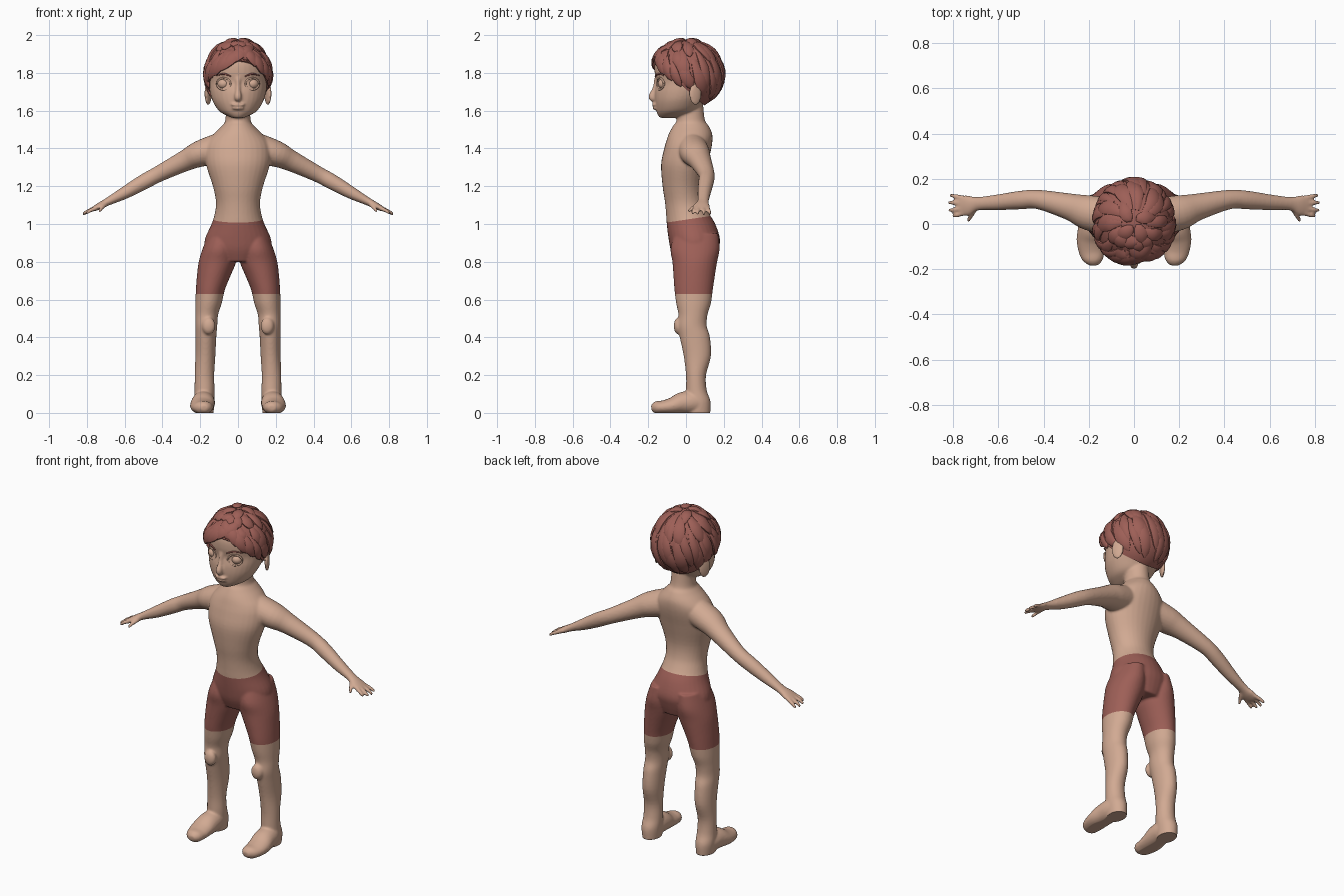
import bpy, bmesh, math, random
from mathutils import Vector, Matrix

if "Cube" in bpy.data.objects:
    bpy.data.objects.remove(bpy.data.objects["Cube"])

random.seed(4)


def material(name, color):
    m = bpy.data.materials.new(name)
    m.diffuse_color = (*color, 1)
    m.use_nodes = True
    m.node_tree.nodes["Principled BSDF"].inputs["Base Color"].default_value = m.diffuse_color
    return m


SKIN = material("skin", (0.64, 0.40, 0.29))
RED = material("auburn", (0.34, 0.115, 0.095))
X, Y, Z = Vector((1, 0, 0)), Vector((0, 1, 0)), Vector((0, 0, 1))


def spline(rows, k=4):
    """Smooth curve through rows of numbers."""
    out = []
    for i in range(len(rows) - 1):
        p0, p1, p2 = rows[max(i - 1, 0)], rows[i], rows[i + 1]
        p3 = rows[min(i + 2, len(rows) - 1)]
        for j in range(k):
            t = j / k
            out.append([0.5 * (2 * b + (c - a) * t + (2 * a - 5 * b + 4 * c - d) * t * t
                               + (3 * b - a - 3 * c + d) * t ** 3)
                        for a, b, c, d in zip(p0, p1, p2, p3)])
    return out + [list(rows[-1])]


def tube(bm, rows, hint, axis=None, n=24):
    """Loft rings of (x, y, z, radius along hint, radius across)."""
    rings = []
    for i, r in enumerate(rows):
        t = axis or (Vector(rows[min(i + 1, len(rows) - 1)][:3]) - Vector(rows[max(i - 1, 0)][:3])).normalized()
        h = hint(r) if callable(hint) else hint
        b = t.cross(h).normalized()
        a = b.cross(t).normalized()
        c = Vector(r[:3])
        rings.append([bm.verts.new(c + a * max(r[3], 0.001) * math.cos(q) + b * max(r[4], 0.001) * math.sin(q))
                      for q in (2 * math.pi * j / n for j in range(n))])
    for u, v in zip(rings, rings[1:]):
        for j in range(n):
            bm.faces.new((u[j], u[(j + 1) % n], v[(j + 1) % n], v[j]))
    bm.faces.new(rings[0][::-1])
    bm.faces.new(rings[-1])


def column(bm, rows):
    """Upright loft from (z, x0, x1, y0, y1) extents."""
    tube(bm, spline([((a + b) / 2, (c + d) / 2, z, (b - a) / 2, (d - c) / 2) for z, a, b, c, d in rows]), X, Z, 32)


def ball(bm, c, r, turn=0, seg=20):
    m = Matrix.Translation(c) @ Matrix.Rotation(turn, 4, 'Z') @ Matrix.Diagonal((*r, 1))
    bmesh.ops.create_uvsphere(bm, u_segments=seg, v_segments=seg // 2 + 2, radius=1, matrix=m)


def finish(bm, name, mats, angle=None):
    bmesh.ops.recalc_face_normals(bm, faces=bm.faces)
    me = bpy.data.meshes.new(name)
    bm.to_mesh(me)
    bm.free()
    for m in mats:
        me.materials.append(m)
    ob = bpy.data.objects.new(name, me)
    bpy.context.collection.objects.link(ob)
    for p in me.polygons:
        p.use_smooth = True
    if angle:
        bpy.ops.object.select_all(action='DESELECT')
        ob.select_set(True)
        bpy.context.view_layer.objects.active = ob
        bpy.ops.object.shade_smooth_by_angle(angle=math.radians(angle))
    return ob


# --- Body: overlapping lofts fused into one skin ---
bm = bmesh.new()
# torso and neck: z, half width, front, back
torso = [(.80, .12, -.055, .15), (.86, .17, -.08, .17), (.92, .175, -.092, .18), (1.0, .14, -.102, .155),
         (1.06, .122, -.106, .12), (1.12, .117, -.112, .095), (1.2, .133, -.124, .09), (1.31, .168, -.132, .112),
         (1.39, .175, -.118, .132), (1.44, .16, -.104, .14), (1.48, .125, -.09, .138), (1.52, .085, -.068, .12),
         (1.55, .067, -.05, .10), (1.64, .064, -.05, .09)]
column(bm, [(z, -w, w, f, b) for z, w, f, b in torso])
# head
head = [(1.562, .03, -.138, -.06), (1.575, .062, -.148, 0), (1.60, .102, -.158, .06), (1.65, .134, -.166, .10),
        (1.70, .149, -.166, .14), (1.75, .155, -.157, .165), (1.80, .158, -.166, .178), (1.86, .148, -.163, .17),
        (1.92, .112, -.13, .13), (1.955, .05, -.07, .07)]
column(bm, [(z, -w, w, f, b) for z, w, f, b in head])
# nose and lips
tube(bm, spline([(0, -.155, 1.775, .014, .012), (0, -.163, 1.72, .012, .014), (0, -.18, 1.672, .019, .019),
                 (0, -.168, 1.655, .013, .01)]), X)
ball(bm, (0, -.164, 1.632), (.038, .018, .008))
ball(bm, (0, -.160, 1.612), (.032, .017, .008))
for s in (1, -1):
    # ear
    ball(bm, (s * .158, .05, 1.69), (.013, .036, .062), s * .45)
    # leg: z, inner, outer, front, back
    leg = [(.95, .02, .155, -.06, .17), (.87, .01, .187, -.082, .178), (.8, .01, .208, -.072, .165),
           (.72, .042, .218, -.066, .152), (.65, .07, .223, -.061, .142), (.58, .086, .226, -.052, .132),
           (.52, .105, .226, -.04, .114), (.46, .11, .226, -.044, .11), (.4, .115, .226, -.033, .127),
           (.3, .12, .226, -.012, .132), (.2, .126, .229, 0, .106), (.12, .124, .23, 0, .11),
           (.06, .125, .232, 0, .13), (-.01, .13, .225, 0, .128)]
    column(bm, [(z, min(s * a, s * b), max(s * a, s * b), f, k) for z, a, b, f, k in leg])
    ball(bm, (s * .155, -.04, .46), (.036, .025, .045))
    # foot
    foot = [(.18, .1, .045, .04, .05), (.182, .04, .055, .058, .06), (.185, -.02, .052, .063, .058),
            (.19, -.07, .038, .064, .045), (.187, -.12, .03, .058, .036), (.18, -.16, .028, .044, .033),
            (.178, -.183, .025, .02, .016)]
    tube(bm, spline([(s * r[0], *r[1:]) for r in foot]), X)
    # arm and palm
    arm = [(.09, .03, 1.405, .08, .08), (.2, .05, 1.372, .078, .07), (.28, .075, 1.335, .06, .056),
           (.42, .108, 1.265, .043, .043), (.5, .106, 1.222, .041, .041), (.6, .096, 1.165, .035, .033),
           (.69, .09, 1.118, .03, .021), (.735, .083, 1.094, .045, .018), (.77, .08, 1.077, .046, .012)]
    tube(bm, spline([(s * r[0], *r[1:]) for r in arm]), Y)
    # fingers and thumb: root and tip
    for a, b in (((.755, .115, 1.083), (.815, .128, 1.052)), ((.76, .093, 1.083), (.823, .095, 1.05)),
                 ((.76, .069, 1.083), (.82, .06, 1.052)), ((.755, .047, 1.083), (.803, .034, 1.056)),
                 ((.705, .065, 1.10), (.735, .012, 1.066))):
        p, q = Vector(a), Vector(b)
        tube(bm, [(s * c.x, c.y, c.z, r, r) for c, r in
                  ((p, .012), (p.lerp(q, .6) + Z * .004, .0105), (q, .008))], Z, n=12)
src = finish(bm, "body", [SKIN, RED])
rm = src.modifiers.new("fuse", 'REMESH')
rm.mode, rm.voxel_size = 'VOXEL', 0.0065
sm = src.modifiers.new("soften", 'SMOOTH')
sm.factor, sm.iterations = 0.5, 5
me = bpy.data.meshes.new_from_object(src.evaluated_get(bpy.context.evaluated_depsgraph_get()))
bpy.data.objects.remove(src)

# shorts: cut lines at the waist and hems, then colour between them
bm = bmesh.new()
bm.from_mesh(me)
waist, up = Vector((0, -.1, 1.008)), Vector((0, -.15, 1)).normalized()
for co, no in ((waist, up), (Vector((0, 0, .63)), Z)):
    bmesh.ops.bisect_plane(bm, geom=bm.verts[:] + bm.edges[:] + bm.faces[:], plane_co=co, plane_no=no)
for f in bm.faces:
    c = f.calc_center_median()
    f.material_index = int(abs(c.x) < .4 and c.z > .63 and (c - waist).dot(up) < 0)
for v in bm.verts:
    v.co.z = max(v.co.z, 0)
finish(bm, "body", [SKIN, RED])

# --- Eyes with lids, and brows ---
for s, side in ((1, "left"), (-1, "right")):
    bm = bmesh.new()
    ball(bm, (s * .075, -.113, 1.742), (.034, .036, .03), s * .35)
    lid = []
    for i in range(25):
        q = 2 * math.pi * i / 24
        u = .036 * math.cos(q)
        lid.append((s * (.075 + u), -.137 + u * .45 + .003 * math.cos(2 * q), 1.742 + .031 * math.sin(q), .005, .005))
    tube(bm, lid, Y, n=8)
    finish(bm, side + "_eye", [SKIN])
    bm = bmesh.new()
    tube(bm, spline([(s * .038, -.162, 1.782, .004, .003), (s * .075, -.146, 1.795, .004, .005),
                     (s * .112, -.118, 1.786, .004, .002)]), Y, n=8)
    finish(bm, side + "_brow", [RED])

# --- Hair: domed cap trimmed along the hairline ---
C, R = Vector((0, .005, 1.79)), Vector((.173, .19, .185))
bm = bmesh.new()
ball(bm, C, R, seg=40)
cut = bmesh.ops.bisect_plane(bm, geom=bm.verts[:] + bm.edges[:] + bm.faces[:], plane_co=(0, -.19, 1.885),
                             plane_no=(0, -.9, -1), clear_outer=True)
bmesh.ops.holes_fill(bm, edges=[e for e in bm.edges if e.is_boundary])
finish(bm, "hair_cap", [RED], 40)


def lock(bm, a0, e0, a1, e1, w, lift=.03, tip=.04):
    """Tapered lock over the cap from one azimuth/elevation (degrees) to another."""
    rows = []
    for i in range(9):
        t = i / 8
        a, e = math.radians(a0 + (a1 - a0) * t ** 1.3), math.radians(e0 + (e1 - e0) * t)
        s = .985 + lift * math.sin(math.pi * min(t * 1.2, 1)) + tip * t * t
        d = Vector((R.x * math.cos(e) * math.sin(a), -R.y * math.cos(e) * math.cos(a), R.z * math.sin(e)))
        fat = (.45 + 1.1 * t) if t < .5 else math.sqrt(max(1 - (2 * t - 1) ** 2, 0))
        rows.append((*(C + d * s), .012 * fat + .001, w * fat))
    tube(bm, rows, lambda r: Vector(r[:3]) - C, n=10)


# locks layered in rows around the crown, ending at the hairline
bm = bmesh.new()
for az in range(-180, 180, 24):
    low = max(24 - 50 * (1 - math.cos(math.radians(az))), -48)
    for start, drop in ((72, .45), (45, .8), (25, 1.0)):
        a = az + random.uniform(-9, 9)
        end = start + (low - start) * drop + random.uniform(-4, 4)
        if start - end > 12:
            lock(bm, a, start, a + random.uniform(5, 24), end, random.uniform(.026, .038), .02, .025)
# crown tufts
for a in (-150, -60, 20, 100):
    lock(bm, a, 55, a + 30, 86, .03, .03, .03)
finish(bm, "hair_locks", [RED], 50)

# swept fringe framing the forehead
bm = bmesh.new()
for row in ((25, 55, -28, 17, .034), (10, 50, -42, 6, .034), (-10, 48, -52, -3, .03), (-30, 42, -62, -8, .028),
            (-50, 35, -76, -16, .028), (-5, 60, 22, 24, .03), (15, 52, 40, 12, .03), (30, 45, 52, 0, .03),
            (48, 36, 66, -10, .028), (62, 28, 80, -20, .026), (40, 60, -8, 26, .03)):
    lock(bm, *row, .04, .03)
finish(bm, "fringe", [RED], 50)
